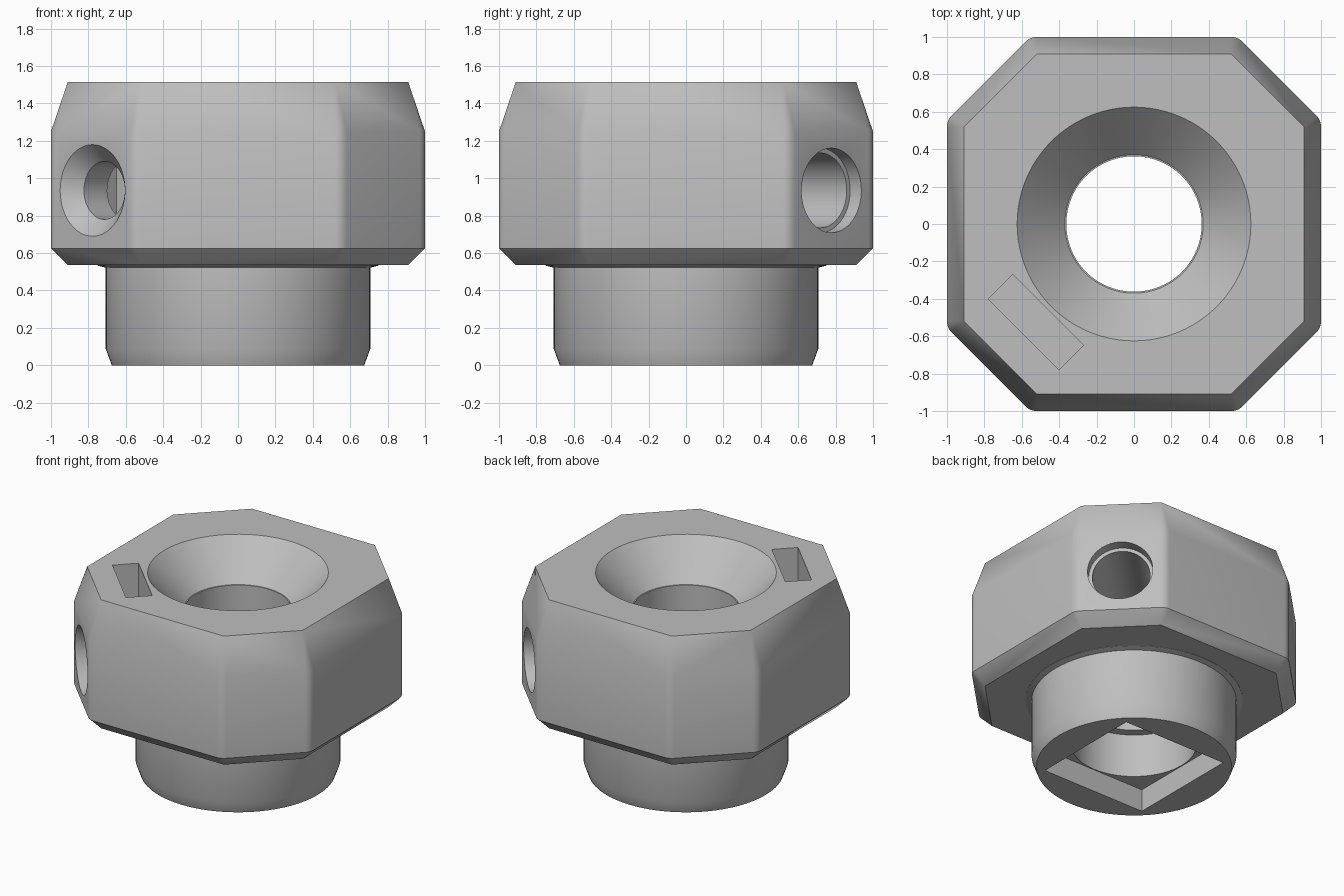
import bpy, bmesh, math
from mathutils import Matrix, Vector

if "Cube" in bpy.data.objects:
    bpy.data.objects.remove(bpy.data.objects["Cube"], do_unlink=True)

grey = bpy.data.materials.new("plain_grey")
grey.use_nodes = True
grey.diffuse_color = (0.52, 0.52, 0.52, 1)
grey.node_tree.nodes["Principled BSDF"].inputs["Base Color"].default_value = grey.diffuse_color

HOLE_Z = 0.935


def make(name, bm):
    bmesh.ops.recalc_face_normals(bm, faces=bm.faces)
    mesh = bpy.data.meshes.new(name)
    bm.to_mesh(mesh)
    bm.free()
    mesh.materials.append(grey)
    obj = bpy.data.objects.new(name, mesh)
    bpy.context.collection.objects.link(obj)
    return obj


def lathe(name, profile, steps=96, matrix=Matrix()):
    """Solid of revolution; the profile starts and ends on the axis."""
    bm = bmesh.new()
    verts = [bm.verts.new((r, 0, z)) for r, z in profile]
    edges = [bm.edges.new(pair) for pair in zip(verts, verts[1:])]
    bmesh.ops.spin(bm, geom=verts + edges, cent=(0, 0, 0), axis=(0, 0, 1),
                   angle=math.tau, steps=steps)
    bmesh.ops.remove_doubles(bm, verts=bm.verts, dist=1e-5)
    bm.transform(matrix)
    return make(name, bm)


def box(name, low, high, matrix=Matrix()):
    low, high = Vector(low), Vector(high)
    bm = bmesh.new()
    bmesh.ops.create_cube(bm, size=1)
    bm.transform(matrix @ Matrix.Translation((low + high) / 2)
                 @ Matrix.Diagonal((high - low).to_4d()))
    return make(name, bm)


def sideways(degrees):
    """Turns the z axis into a horizontal direction at hole height."""
    return (Matrix.Translation((0, 0, HOLE_Z)) @ Matrix.Rotation(math.radians(degrees), 4, "Z")
            @ Matrix.Rotation(math.pi / 2, 4, "Y"))


def combine(target, tool, operation):
    mod = target.modifiers.new("combine", "BOOLEAN")
    mod.operation, mod.object, mod.solver = operation, tool, "EXACT"
    bpy.context.view_layer.objects.active = target
    bpy.ops.object.modifier_apply(modifier=mod.name)
    bpy.data.objects.remove(tool, do_unlink=True)


# Octagonal head: rounded corners that run to points at the chamfered ends
corner, flat, radius = 0.518, 0.91, 0.09
bm = bmesh.new()
for sx in (-1, 1):
    for sy in (-1, 1):
        for swap in (False, True):
            for z, r in ((0.535, 0), (0.625, radius), (1.25, radius), (1.515, 0)):
                for i in range(7 if r else 1):
                    a = math.radians(90 - 45 * i / 6)
                    x, y = corner + r * math.cos(a), flat + r * math.sin(a)
                    if swap:
                        x, y = y, x
                    bm.verts.new((sx * x, sy * y, z))
bmesh.ops.convex_hull(bm, input=bm.verts)
bmesh.ops.dissolve_limit(bm, angle_limit=math.radians(0.5), verts=bm.verts, edges=bm.edges)
body = make("collar_body", bm)

# Round stem with chamfered foot and a small flare under the head
combine(body, lathe("stem", [(0, 0), (0.675, 0), (0.708, 0.09), (0.708, 0.522),
                             (0.75, 0.533), (0.75, 0.6), (0, 0.6)]), "UNION")

# Stepped centre bore with countersunk top, and square socket below
combine(body, lathe("bore", [(0, 0.1), (0.43, 0.1), (0.43, 0.5), (0.362, 0.5), (0.362, 1.25),
                             (0.37, 1.25), (0.721, 1.615), (0, 1.615)]), "DIFFERENCE")
combine(body, box("socket", (-0.437, -0.437, -0.1), (0.437, 0.437, 0.17)), "DIFFERENCE")

# Countersunk screw hole with nut slot
combine(body, lathe("screw_hole", [(0, 0.1), (0.155, 0.1), (0.155, 1.01), (0.265, 1.12),
                                   (0, 1.12)], 64, sideways(225)), "DIFFERENCE")
combine(body, box("nut_slot", (0.65, -0.268, 0.665), (0.834, 0.268, 1.7),
                  Matrix.Rotation(math.radians(225), 4, "Z")), "DIFFERENCE")

# Stepped hole on the opposite corner
combine(body, lathe("stepped_hole", [(0, 0.1), (0.2, 0.1), (0.2, 1.015), (0.226, 1.015),
                                     (0.226, 1.2), (0, 1.2)], 64, sideways(45)), "DIFFERENCE")

bpy.ops.object.select_all(action="DESELECT")
body.select_set(True)
bpy.context.view_layer.objects.active = body
bpy.ops.object.shade_smooth_by_angle(angle=math.radians(30))
